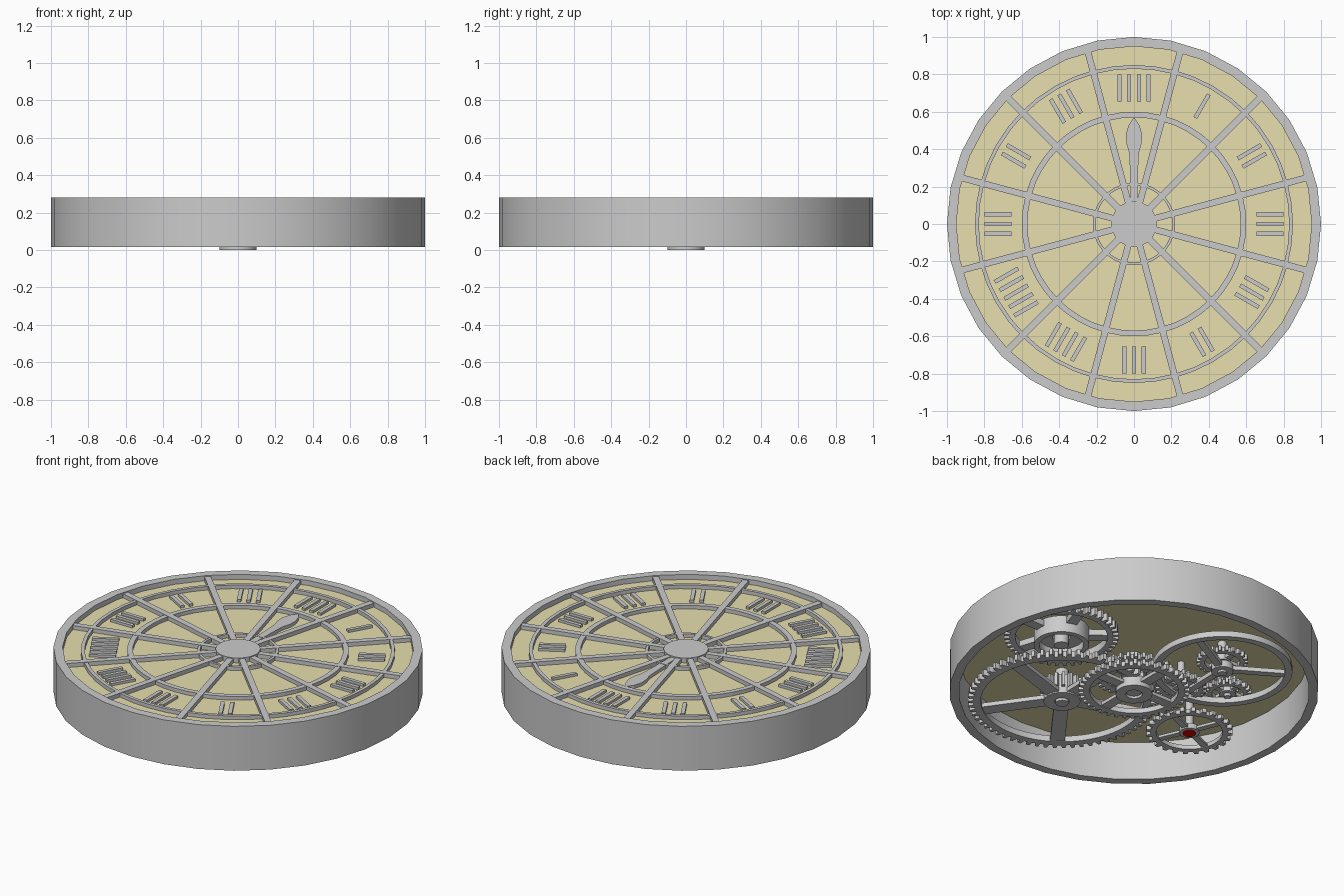
import bpy, bmesh
from math import pi, sin, cos, radians
from mathutils import Matrix

if "Cube" in bpy.data.objects:
    bpy.data.objects.remove(bpy.data.objects["Cube"])

tan = bpy.data.materials.new("dial_tan")
tan.diffuse_color = (0.8, 0.74, 0.42, 1)
tan.use_nodes = True
tan.node_tree.nodes["Principled BSDF"].inputs["Base Color"].default_value = tan.diffuse_color
red = bpy.data.materials.new("jewel_red")
red.diffuse_color = (0.8, 0.0, 0.0, 1)
red.use_nodes = True
red.node_tree.nodes["Principled BSDF"].inputs["Base Color"].default_value = red.diffuse_color


def circle(r, n):
    return [(r * cos(2 * pi * i / n), r * sin(2 * pi * i / n)) for i in range(n)]


def toothed(r, teeth, depth):
    # four points per tooth: root, root, tip, tip
    pts = []
    for i in range(teeth):
        for f, rr in ((0, r - depth), (0.4, r - depth), (0.52, r), (0.88, r)):
            a = 2 * pi * (i + f) / teeth
            pts.append((rr * cos(a), rr * sin(a)))
    return pts


def ring(bm, outer, inner, z0, z1):
    loops = [[bm.verts.new((x, y, z)) for x, y in pts]
             for pts, z in ((outer, z0), (outer, z1), (inner, z1), (inner, z0))]
    n = len(outer)
    for k in range(4):
        a, b = loops[k], loops[(k + 1) % 4]
        for i in range(n):
            j = (i + 1) % n
            bm.faces.new((a[i], a[j], b[j], b[i]))


def plate(bm, pts, z0, z1):
    lo = [bm.verts.new((x, y, z0)) for x, y in pts]
    hi = [bm.verts.new((x, y, z1)) for x, y in pts]
    bm.faces.new(lo[::-1])
    bm.faces.new(hi)
    for i in range(len(pts)):
        j = (i + 1) % len(pts)
        bm.faces.new((lo[i], lo[j], hi[j], hi[i]))


def bar(bm, r0, r1, w0, w1, angle, z0, z1, side=0.0):
    # radial bar, shifted sideways by `side`
    c, s = cos(angle), sin(angle)
    pts = [(r0, side - w0 / 2), (r1, side - w1 / 2), (r1, side + w1 / 2), (r0, side + w0 / 2)]
    plate(bm, [(x * c - y * s, x * s + y * c) for x, y in pts], z0, z1)


def finish(name, bm, loc=(0, 0), mat=None, smooth=False):
    bmesh.ops.recalc_face_normals(bm, faces=bm.faces)
    bmesh.ops.transform(bm, matrix=Matrix.Translation((loc[0], loc[1], 0)), verts=bm.verts)
    me = bpy.data.meshes.new(name)
    bm.to_mesh(me)
    bm.free()
    ob = bpy.data.objects.new(name, me)
    bpy.context.collection.objects.link(ob)
    if mat:
        me.materials.append(mat)
    if smooth:
        bpy.ops.object.select_all(action='DESELECT')
        ob.select_set(True)
        bpy.context.view_layer.objects.active = ob
        bpy.ops.object.shade_smooth_by_angle(angle=radians(30))
    return ob


def wheel(name, loc, r, z0, z1, teeth=0, spokes=4, rim=0.06, hub=0.06, depth=0.03, bar_w=0.06, turn=0.0):
    bm = bmesh.new()
    outer = toothed(r, teeth, depth) if teeth else circle(r, 48)
    inner_r = r - rim
    ring(bm, outer, circle(inner_r, len(outer)), z0, z1)
    for k in range(spokes):
        bar(bm, hub * 0.8, inner_r + 0.01, bar_w, bar_w, turn + 2 * pi * k / spokes, z0 + 0.005, z1 - 0.005)
    ring(bm, circle(hub, 24), circle(hub * 0.4, 24), z0 - 0.003, z1 + 0.003)
    return finish(name, bm, loc, smooth=not teeth)


def pinion(name, loc, r, z0, z1, teeth=14):
    bm = bmesh.new()
    plate(bm, toothed(r, teeth, 0.025), z0, z1)
    return finish(name, bm, loc)


def rod(name, loc, r, z0, z1, mat=None):
    bm = bmesh.new()
    plate(bm, circle(r, 20), z0, z1)
    return finish(name, bm, loc, mat, True)


# case and dial
bm = bmesh.new()
ring(bm, circle(1, 32), circle(0.95, 32), 0.015, 0.28)
finish("case_band", bm, smooth=True)
rod("dial_plate", (0, 0), 0.952, 0.244, 0.25, tan)
bpy.data.objects.remove(bpy.data.objects["dial_plate"])
bm = bmesh.new()
plate(bm, circle(0.952, 32), 0.244, 0.25)
finish("dial_plate", bm, mat=tan)

# dial frame: rings, spokes and hub
bm = bmesh.new()
for ro, ri in ((0.6, 0.57), (0.85, 0.83), (0.22, 0.205)):
    ring(bm, circle(ro, 48), circle(ri, 48), 0.249, 0.272)
for k in range(12):
    bar(bm, 0.1, 0.965, 0.035, 0.035, radians(15 + 30 * k), 0.249, 0.274)
finish("dial_frame", bm)
rod("dial_hub", (0, 0), 0.122, 0.249, 0.279)

# plain hour strokes
bm = bmesh.new()
for k, n in enumerate((4, 1, 2, 3, 3, 2, 3, 4, 5, 3, 2, 3)):
    for i in range(n):
        bar(bm, 0.655, 0.8, 0.022, 0.022, radians(90 - 30 * k), 0.249, 0.265, (i - (n - 1) / 2) * 0.052)
finish("hour_strokes", bm)

# spade hand
bm = bmesh.new()
half = [(0.018, 0.1), (0.022, 0.3), (0.026, 0.38), (0.04, 0.43), (0.043, 0.48), (0.028, 0.53)]
plate(bm, half + [(0, 0.57)] + [(-x, y) for x, y in half[::-1]], 0.249, 0.27)
finish("clock_hand", bm)

# centre wheel, its bottom boss and upper wheel
wheel("centre_wheel", (0, 0), 0.3, 0.02, 0.05, 40, 4, 0.06, 0.09, 0.025)
bm = bmesh.new()
ring(bm, circle(0.1, 24), circle(0.045, 24), 0.0, 0.06)
finish("centre_boss", bm, smooth=True)
rod("centre_axle", (0, 0), 0.04, 0.01, 0.25)
wheel("upper_centre_wheel", (0, 0), 0.22, 0.11, 0.14, 32, 4, 0.06, 0.07, 0.025)

# great wheel with pinion
A = (0.19, -0.38)
wheel("great_wheel", A, 0.51, 0.055, 0.09, 64, 5, 0.07, 0.1, 0.03, 0.08, 0.3)
pinion("great_pinion", A, 0.12, 0.09, 0.17, 18)
rod("great_axle", A, 0.035, 0.04, 0.245)

# barrel wheel
E = (0.53, 0.02)
wheel("barrel_wheel", E, 0.31, 0.15, 0.195, 44, 5, 0.06, 0.12, 0.03)
bm = bmesh.new()
ring(bm, circle(0.15, 32), circle(0.12, 32), 0.1, 0.2)
finish("spring_barrel", bm, E, smooth=True)
rod("barrel_axle", E, 0.04, 0.1, 0.245)

# escape wheel with red jewel
C = (-0.53, -0.165)
wheel("escape_wheel", C, 0.235, 0.03, 0.055, 24, 4, 0.055, 0.055, 0.025, 0.035, 0.4)
rod("escape_axle", C, 0.022, 0.03, 0.245)
rod("red_jewel", C, 0.035, 0.022, 0.032, red)

# balance wheel and its gear
D = (-0.28, 0.41)
wheel("balance_wheel", D, 0.38, 0.065, 0.1, 0, 3, 0.04, 0.06, bar_w=0.04, turn=0.5)
wheel("balance_gear", D, 0.14, 0.12, 0.15, 22, 4, 0.045, 0.045, 0.02, 0.03)
rod("balance_axle", D, 0.025, 0.05, 0.245)

# small train gears
for name, loc, r, z in (("third", (-0.25, 0.1), 0.14, 0.08), ("fourth", (-0.51, 0.18), 0.13, 0.11)):
    wheel(name + "_wheel", loc, r, z, z + 0.03, 20, 4, 0.045, 0.045, 0.022, 0.03)
    pinion(name + "_pinion", loc, 0.065, z + 0.03, z + 0.09, 10)
    rod(name + "_axle", loc, 0.02, z - 0.02, 0.245)
